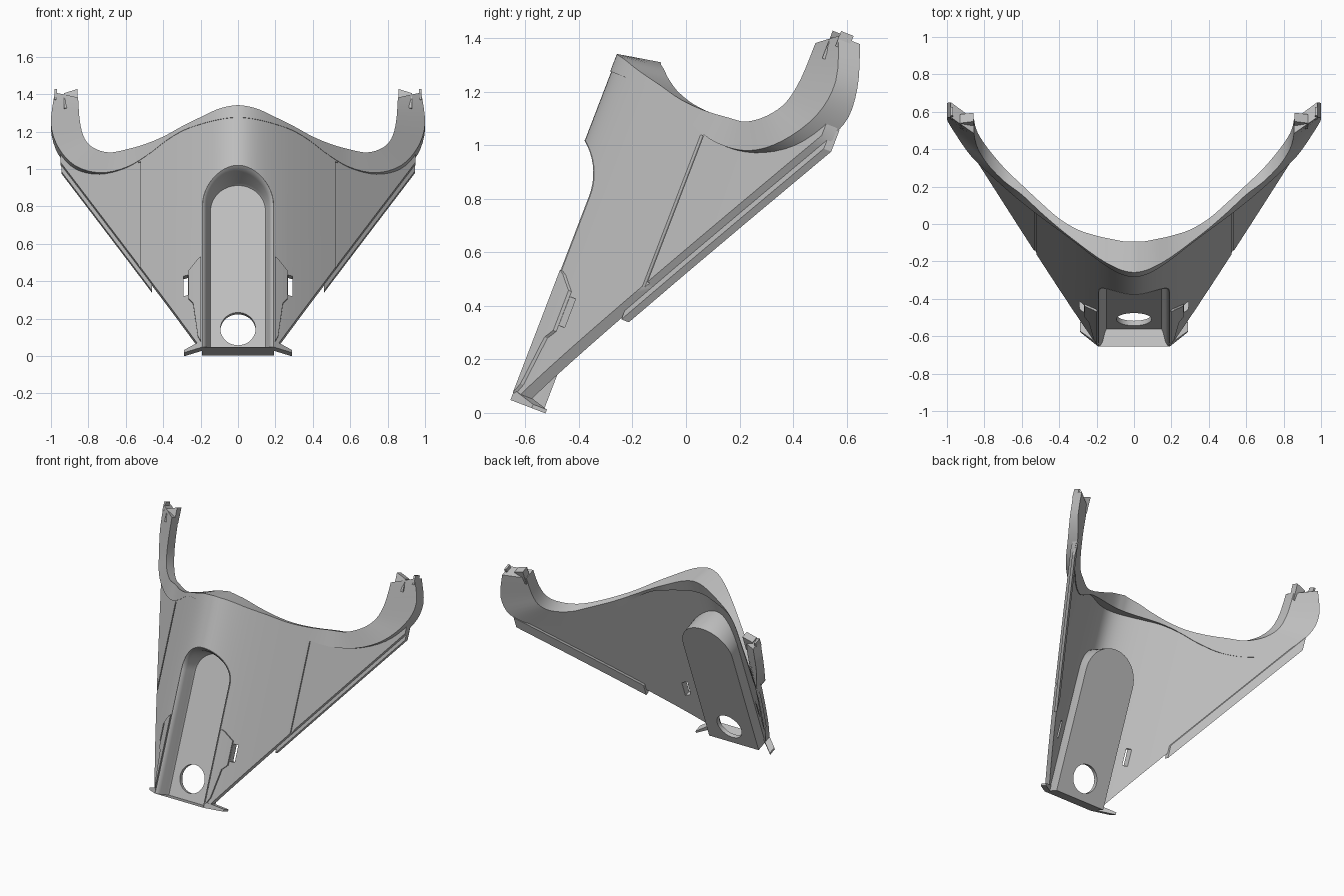
import bpy, bmesh, math
from mathutils import Matrix

if "Cube" in bpy.data.objects:
    bpy.data.objects.remove(bpy.data.objects["Cube"], do_unlink=True)

# Parts are laid out as (across, depth, along) and then leaned back
LEAN = Matrix.Rotation(math.radians(-21), 4, 'X')
BASE = -0.19       # lower end along the lean
ARCH = 0.627       # centre of the recess arch
RADIUS = 0.19      # half width of the recess

grey = bpy.data.materials.new("plain grey")
grey.use_nodes = True
COLOUR = (0.52, 0.52, 0.52, 1)
grey.diffuse_color = COLOUR
grey.node_tree.nodes["Principled BSDF"].inputs["Base Color"].default_value = COLOUR


def front(x):
    """Depth of the rounded V-shaped front surface."""
    return 1.01 * math.hypot(x, 0.15) - 0.8695


def edge(x):
    """Slanted lower edge of the side panels."""
    return max(BASE, BASE + (abs(x) - 0.2) * 1.787)


def finish(name, bm):
    bmesh.ops.recalc_face_normals(bm, faces=bm.faces)
    bmesh.ops.transform(bm, matrix=LEAN, verts=bm.verts)
    mesh = bpy.data.meshes.new(name)
    bm.to_mesh(mesh)
    bm.free()
    mesh.materials.append(grey)
    obj = bpy.data.objects.new(name, mesh)
    bpy.context.collection.objects.link(obj)
    return obj


def loft(name, sections):
    """Closed solid through a row of closed sections."""
    bm = bmesh.new()
    loops = [[bm.verts.new(p) for p in s] for s in sections]
    n = len(loops[0])
    for a, b in zip(loops, loops[1:]):
        for i in range(n):
            j = (i + 1) % n
            bm.faces.new((a[i], a[j], b[j], b[i]))
    bm.faces.new(loops[0])
    bm.faces.new(loops[-1])
    return finish(name, bm)


def slab(x, near, far, low, high):
    return [(x, near, low), (x, near, high), (x, far, high), (x, far, low)]


def skin(x, near, far, low, high):
    """Section whose depths are measured from the front surface."""
    return slab(x, front(x) + near, front(x) + far, low, high)


def activate(obj):
    bpy.ops.object.select_all(action='DESELECT')
    obj.select_set(True)
    bpy.context.view_layer.objects.active = obj


def cut(obj, cutter):
    cutter.hide_render = True
    mod = obj.modifiers.new("cut", 'BOOLEAN')
    mod.object = cutter
    mod.operation = 'DIFFERENCE'
    mod.solver = 'EXACT'
    activate(obj)
    bpy.ops.object.modifier_apply(modifier=mod.name)
    bpy.data.objects.remove(cutter, do_unlink=True)


def smooth(obj, angle=30):
    activate(obj)
    bpy.ops.object.shade_smooth_by_angle(angle=math.radians(angle))


def spline(rows, steps):
    """Smooth curve through rows of values."""
    out = []
    for i in range(len(rows) - 1):
        a, b = rows[max(i - 1, 0)], rows[i]
        c, d = rows[i + 1], rows[min(i + 2, len(rows) - 1)]
        for k in range(steps):
            t = k / steps
            out.append([q + 0.5 * t * (r - p + t * (2*p - 5*q + 4*r - s + t * (3*(q - r) + s - p)))
                        for p, q, r, s in zip(a, b, c, d)])
    return out + [list(rows[-1])]


# Rim stations: top x, height, proudness, depth; bottom x, height, proudness, depth
RIM = spline([
    (0.00, 1.160, 0, .160, 0.00, 1.09, 0, .160),
    (0.10, 1.152, 0, .145, 0.10, 1.09, 0, .145),
    (0.20, 1.130, 0, .110, 0.20, 1.09, 0, .110),
    (0.30, 1.110, 0, .070, 0.29, 1.085, 0, .070),
    (0.40, 1.087, 0, .050, 0.38, 1.06, 0, .050),
    (0.50, 1.080, 0, .050, 0.48, 1.015, 0, .050),
    (0.60, 1.087, 0, .050, 0.60, .983, .005, .055),
    (0.69, 1.097, .02, .070, 0.74, 1.00, .02, .070),
    (0.77, 1.147, .033, .085, 0.87, 1.08, .045, .095),
    (0.82, 1.220, .035, .085, 0.96, 1.216, .05, .100),
    (0.845, 1.323, .04, .080, 1.00, 1.36, .07, .080),
    (0.855, 1.464, .047, .075, 0.98, 1.52, .10, .080)], 4)


def rim_bottom(x):
    for a, b in zip(RIM, RIM[1:]):
        if a[4] <= abs(x) <= b[4]:
            return a[5] + (b[5] - a[5]) * (abs(x) - a[4]) / (b[4] - a[4])
    return RIM[-1][5]


# Main curved wall with an arched opening
half = [(RADIUS * math.sin(i * math.pi / 24), ARCH + RADIUS * math.cos(i * math.pi / 24))
        for i in range(13)]
half += [(x, edge(x)) for x in [RADIUS + 0.0005] + [0.2 + 0.03 * i for i in range(26)]]
columns = [(-x, w) for x, w in reversed(half[1:])] + half
wall = loft("front_wall", [skin(x, 0, 0.045, w, rim_bottom(x) + 0.02) for x, w in columns])

for s in (-1, 1):
    # Panel groove and vent slot
    cut(wall, loft("groove_cutter", [skin(s * x, -0.03, 0.01, edge(x) - 0.1, 0.99)
                                     for x in (0.521, 0.533)]))
    cut(wall, loft("slot_cutter", [slab(s * x, -0.9, -0.3, 0.135, 0.25)
                                   for x in (0.266, 0.292)]))
smooth(wall)


# Swept rim and raised arms
def rim_section(row, s):
    xt, wt, pt, dt, xb, wb, pb, db = row
    vt, vb = front(xt) - pt - 0.004, front(xb) - pb - 0.004
    lift = 0.03 * max(0, 1 - xt / 0.3)
    return [(s * xt, vt, wt), (s * xt, vt + dt + 0.006, wt + lift),
            (s * xb, vb + db + 0.006, wb), (s * xb, vb, wb)]


smooth(loft("top_rim", [rim_section(r, -1) for r in reversed(RIM[1:])]
            + [rim_section(r, 1) for r in RIM]))


# Recessed tray set in the opening
def arch_ring(radius, depth):
    pts = [(-radius, BASE)]
    pts += [(-radius * math.cos(i * math.pi / 24), ARCH + radius * math.sin(i * math.pi / 24))
            for i in range(25)]
    pts.append((radius, BASE))
    return [(x, depth(x), w) for x, w in pts]


FLOOR = -0.528
rings = [arch_ring(0.193, lambda x: FLOOR + 0.028),
         arch_ring(0.193, lambda x: front(x) + 0.01),
         arch_ring(0.189, lambda x: front(x) - 0.003),
         arch_ring(0.180, lambda x: front(x) + 0.01),
         arch_ring(0.168, lambda x: front(x) + 0.04),
         arch_ring(0.155, lambda x: FLOOR - 0.016),
         arch_ring(0.147, lambda x: FLOOR)]
tray = loft("recess_tray", rings)
bm = bmesh.new()
bmesh.ops.create_cone(bm, cap_ends=True, segments=40, radius1=0.094, radius2=0.094, depth=0.4,
                      matrix=Matrix.Translation((0, FLOOR, -0.047)) @ Matrix.Rotation(math.pi / 2, 4, 'X'))
cut(tray, finish("hole_cutter", bm))
smooth(tray)

# Mirrored small parts
for s, side in ((-1, "right"), (1, "left")):
    loft(side + "_edge_strip", [skin(s * x, 0.03, 0.06, edge(x) - 0.035, edge(x) + 0.05)
                                for x in (0.46, 0.6, 0.75, 0.945)])
    loft(side + "_foot_wing", [skin(s * 0.19, -0.005, 0.05, BASE, -0.15),
                               skin(s * 0.29, -0.005, 0.05, BASE, -0.175)])
    loft(side + "_vent_flap", [skin(s * 0.197, -0.012, 0.02, -0.16, 0.33),
                               skin(s * 0.215, -0.012, 0.02, -0.12, 0.32),
                               skin(s * 0.24, -0.012, 0.02, 0.075, 0.295),
                               skin(s * 0.265, -0.012, 0.02, 0.11, 0.27)])
    loft(side + "_inner_tab", [slab(s * 0.858, 0.0, 0.05, 1.42, 1.53),
                               slab(s * 0.93, 0.0, 0.05, 1.42, 1.505)])
    loft(side + "_outer_tab", [slab(s * x, 0.03, 0.08, 1.48, 1.54) for x in (0.968, 0.982)])
